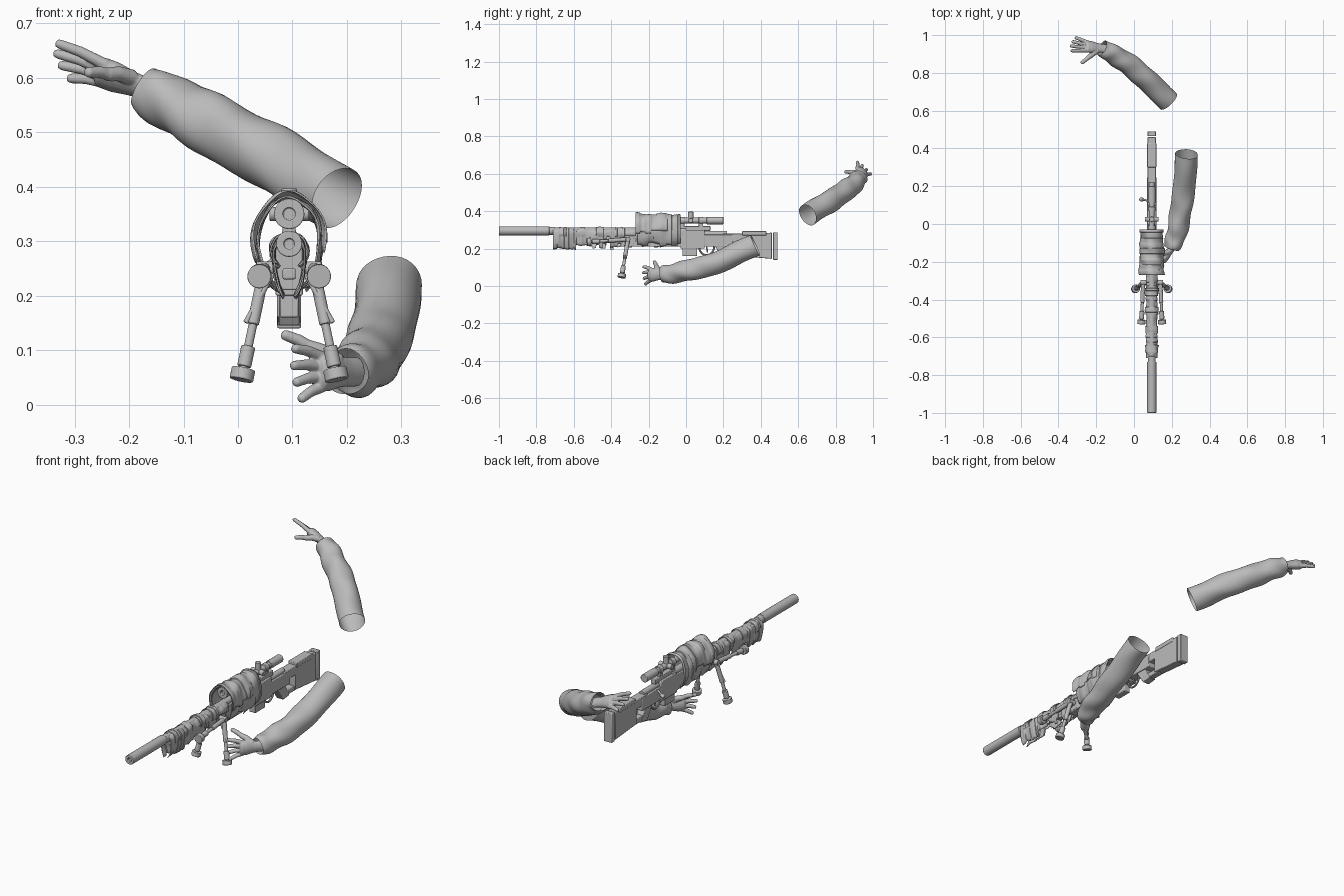
import bpy, bmesh, math, random
from mathutils import Vector

random.seed(4)
if "Cube" in bpy.data.objects:
    bpy.data.objects.remove(bpy.data.objects["Cube"], do_unlink=True)

GREY = (0.5, 0.5, 0.5, 1)
grey = bpy.data.materials.new("plain grey")
grey.use_nodes = True
grey.diffuse_color = GREY
grey.node_tree.nodes["Principled BSDF"].inputs["Base Color"].default_value = GREY

CENTRE = 0.094  # rifle centre line in x
BORE = 0.295    # barrel height
SIGHT = 0.35    # sight height
UP = Vector((0, 0, 1))


def finish(name, bm, angle=40):
    bmesh.ops.recalc_face_normals(bm, faces=bm.faces)
    mesh = bpy.data.meshes.new(name)
    bm.to_mesh(mesh)
    bm.free()
    obj = bpy.data.objects.new(name, mesh)
    bpy.context.collection.objects.link(obj)
    mesh.materials.append(grey)
    bpy.ops.object.select_all(action="DESELECT")
    bpy.context.view_layer.objects.active = obj
    obj.select_set(True)
    bpy.ops.object.shade_smooth_by_angle(angle=math.radians(angle))
    return obj


def bevel(obj, width):
    modifier = obj.modifiers.new("soft edges", "BEVEL")
    modifier.width = width
    modifier.segments = 2


def skin(bm, rings, closed=True, caps=True):
    rows = [[bm.verts.new(point) for point in ring] for ring in rings]
    count = len(rows[0])
    for row, following in zip(rows, rows[1:]):
        for i in range(count if closed else count - 1):
            j = (i + 1) % count
            bm.faces.new((row[i], row[j], following[j], following[i]))
    if caps:
        bm.faces.new(rows[0])
        bm.faces.new(rows[-1][::-1])


def tube_rings(points, radii, sides, up=UP, flat=1, wave=None):
    last = len(points) - 1
    rings = []
    for k, point in enumerate(points):
        along = (points[min(k + 1, last)] - points[max(k - 1, 0)]).normalized()
        across = along.cross(up).normalized()
        if across.length == 0:
            across = Vector((1, 0, 0))
        rise = across.cross(along)
        ring = []
        for i in range(sides):
            angle = math.tau * i / sides
            radius = radii[k] * (wave(k / last, angle) if wave else 1)
            ring.append(point + radius * (across * flat * math.cos(angle) + rise * math.sin(angle)))
        rings.append(ring)
    return rings


def rod(name, start, end, radius, bored=False, edge=0.002):
    start, end = Vector(start), Vector(end)
    points, radii = [start, end], [radius, radius]
    bm = bmesh.new()
    rings = tube_rings(points, radii, 24)
    if bored:
        # narrow recess sunk into the first end
        mouth = [start.lerp(point, 0.4) for point in rings[0]]
        inward = (end - start).normalized() * radius / 2
        rings = [[point + inward for point in mouth], mouth] + rings
    skin(bm, rings)
    obj = finish(name, bm)
    if edge:
        bevel(obj, edge)


def along_rifle(name, height, start, end, radius, bored=False):
    rod(name, (CENTRE, start, height), (CENTRE, end, height), radius, bored)


def prism(name, outline, half_width):
    """Side outline in (y, z), given thickness across x."""
    bm = bmesh.new()
    skin(bm, [[(CENTRE + side * half_width, y, z) for y, z in outline] for side in (-1, 1)])
    bevel(finish(name, bm, 30), 0.003)


def box(name, start, end, bottom, top, half_width):
    prism(name, [(start, bottom), (end, bottom), (end, top), (start, top)], half_width)


def spline(keys, steps):
    """Catmull-Rom curve through a few vectors."""
    curve = []
    for i in range(len(keys) - 1):
        a, b, c, d = keys[max(i - 1, 0)], keys[i], keys[i + 1], keys[min(i + 2, len(keys) - 1)]
        for s in range(steps):
            t = s / steps
            curve.append(b + (c - a) * t / 2 + (a - 2.5 * b + 2 * c - d / 2) * t ** 2
                         + (3 * b - a - 3 * c + d) * t ** 3 / 2)
    return curve + [keys[-1]]


def drape(name, start, end, height, half_width, rise, drop, reach, ragged, chunk=3):
    """Torn cloth hung over the rifle, open underneath."""
    bm = bmesh.new()
    rows = []
    count, columns = 30, 28
    for k in range(count):
        tear = k % chunk == 0
        if tear:
            left, right = (reach - random.random() * ragged for side in "lr")
            swell = random.uniform(0.95, 1.05)
        y = start + (end - start) * (k - 0.7 * (tear and k > 0)) / (count - 1)
        row = []
        for i in range(columns + 1):
            angle = math.radians(-left + (left + right) * i / columns)
            size = swell * (1 + 0.03 * math.sin(5 * angle + 40 * y) + 0.03 * math.sin(90 * y + angle))
            c = math.cos(angle)
            row.append((CENTRE + half_width * size * math.sin(angle), y,
                        height + (rise if c > 0 else drop) * size * c))
        rows.append(row)
    skin(bm, rows, closed=False, caps=False)
    finish(name, bm, 50).modifiers.new("cloth thickness", "SOLIDIFY").thickness = 0.003


# Barrel, suppressor and forend
along_rifle("barrel", BORE, -0.75, 0, 0.018)
along_rifle("suppressor", BORE, -1, -0.73, 0.024, bored=True)
along_rifle("suppressor_collar", BORE, -0.74, -0.7, 0.021)
box("forend", -0.35, 0, 0.21, 0.29, 0.024)
box("accessory_rail", -0.46, -0.3, 0.23, 0.25, 0.012)

# Ragged cloth wraps
for start, end, ragged in ((-0.71, -0.59, 12), (-0.6, -0.43, 50), (-0.44, -0.25, 65)):
    drape("barrel_cloth", start, end, 0.28, 0.03, 0.03, 0.09, 160, ragged)
for k in range(4):
    start = -0.68 + k / 10
    drape("cloth_band", start, start + 0.04, 0.285, 0.035, 0.03, 0.04, 150, 30, 10)
drape("scope_cloth_under", -0.26, -0.03, 0.3, 0.06, 0.083, 0.1, 160, 25, 4)
drape("scope_cloth_over", -0.27, -0.1, 0.3, 0.066, 0.087, 0.1, 125, 35, 5)

# Receiver, magazine and trigger
box("receiver", -0.03, 0.1, 0.2, 0.3, 0.025)
box("receiver_tail", 0.08, 0.25, 0.21, 0.275, 0.024)
along_rifle("bolt_body", 0.28, 0, 0.22, 0.015)
box("top_rail", -0.03, 0.13, 0.295, 0.32, 0.013)
box("magazine", -0.02, 0.06, 0.16, 0.21, 0.017)
guard = [Vector((CENTRE, 0.11 + 0.04 * math.cos(math.pi * k / 12), 0.21 - 0.045 * math.sin(math.pi * k / 12)))
         for k in range(13)]
bm = bmesh.new()
skin(bm, tube_rings(guard, [0.005] * len(guard), 8, Vector((1, 0, 0))))
finish("trigger_guard", bm)
rod("trigger", (CENTRE, 0.11, 0.21), (CENTRE, 0.115, 0.18), 0.004)
rod("bolt_handle", (CENTRE, 0.12, 0.28), (0.04, 0.13, 0.25), 0.005)
rod("bolt_knob", (0.05, 0.13, 0.255), (0.03, 0.13, 0.245), 0.01, edge=0.005)

# Thumbhole stock
box("stock_top", 0.2, 0.32, 0.235, 0.28, 0.022)
prism("pistol_grip", [(0.15, 0.22), (0.2, 0.24), (0.25, 0.15), (0.2, 0.145)], 0.019)
box("stock_lower_bar", 0.22, 0.31, 0.155, 0.18, 0.017)
prism("butt", [(0.29, 0.16), (0.46, 0.145), (0.46, 0.285), (0.29, 0.28)], 0.022)
box("cheek_rest", 0.3, 0.43, 0.27, 0.293, 0.024)
box("butt_pad", 0.465, 0.49, 0.14, 0.287, 0.022)

# Telescopic sight
along_rifle("sight_bell", SIGHT, -0.26, -0.13, 0.028, bored=True)
along_rifle("sight_tube", SIGHT, -0.14, 0.15, 0.015)
along_rifle("sight_eyepiece", SIGHT, 0.11, 0.2, 0.02)
for y in (-0.02, 0.08):
    along_rifle("sight_ring", SIGHT, y - 0.012, y + 0.012, 0.02)
    box("sight_mount", y - 0.012, y + 0.012, 0.31, 0.34, 0.012)
rod("top_turret", (CENTRE, 0.025, SIGHT), (CENTRE, 0.025, 0.397), 0.014)
rod("side_turrets", (CENTRE - 0.036, 0.025, SIGHT), (CENTRE + 0.036, 0.025, SIGHT), 0.013)


# Two pairs of bipod legs, one lowered and one folded forward
def bipod_leg(name, top, foot):
    top, foot = Vector(top), Vector(foot)
    for part, start, end, radius in (("upper", 0, 0.5, 0.011), ("lower", 0.5, 0.9, 0.008),
                                     ("sleeve", 0.7, 0.88, 0.013), ("foot", 0.9, 1, 0.022)):
        rod(name + "_" + part, top.lerp(foot, start), top.lerp(foot, end), radius)


for side in (-1, 1):
    hinge = CENTRE + side * 0.045
    bipod_leg("lowered_leg", (hinge, -0.31, 0.25), (CENTRE + side * 0.088, -0.345, 0.045))
    bipod_leg("folded_leg", (hinge, -0.3, 0.25), (hinge + side * 0.01, -0.53, 0.235))
    rod("leg_spring", (CENTRE + side * 0.03, -0.32, 0.24), (CENTRE + side * 0.08, -0.33, 0.15), 0.005)
rod("bipod_hinge", (CENTRE - 0.06, -0.31, 0.25), (CENTRE + 0.06, -0.31, 0.25), 0.013)
box("bipod_block", -0.34, -0.28, 0.215, 0.255, 0.025)


# Arms: open crumpled sleeve, then a hand fused from palm and fingers
def arm(name, sleeve, knuckles, fingertips, spread, thumb_tip, phase):
    sleeve = [Vector(point) for point in sleeve]
    knuckles, fingertips, spread, thumb_tip = map(Vector, (knuckles, fingertips, spread, thumb_tip))
    path = spline(sleeve, 20)
    radii = [0.06 - 0.018 * (k / (len(path) - 1)) ** 3 for k in range(len(path))]

    def folds(t, angle):
        crumple = math.sin(24 * t + 2 * math.cos(angle + phase)) + math.sin(3 * angle + 15 * t + phase)
        return 1 + (0.02 + 0.03 * t) * crumple

    bm = bmesh.new()
    skin(bm, tube_rings(path, radii, 32, wave=folds), caps=False)
    finish(name + "_sleeve", bm, 60)

    bm = bmesh.new()
    wrist = sleeve[-1]
    palm = [wrist.lerp(knuckles, t) for t in (-0.4, 0, 0.3, 0.7, 1, 1.1)]
    width = spread.length
    skin(bm, tube_rings(palm, [width * f for f in (1.5, 1.5, 1.6, 2, 2, 1.5)], 20, spread, 0.65))

    def digit(base, tip, radius):
        middle = base.lerp(tip, 0.5) + UP * radius / 3
        points = [base, middle, middle.lerp(tip, 0.8), middle.lerp(tip, 0.95), tip]
        skin(bm, tube_rings(points, [radius * f for f in (1.1, 1, 0.9, 0.7, 0.3)], 12))

    for k, length in enumerate((1, 1.05, 0.95, 0.75)):
        offset = spread * (k - 1.5)
        digit(knuckles.lerp(wrist, 0.1) + offset, knuckles.lerp(fingertips, length) + offset * 1.8, 0.01)
    thumb_base = wrist.lerp(knuckles, 0.3) - spread
    digit(thumb_base, thumb_base.lerp(thumb_tip, 0.6), 0.014)
    digit(thumb_base.lerp(thumb_tip, 0.4), thumb_tip, 0.011)
    hand = finish(name + "_hand", bm, 60)
    fuse = hand.modifiers.new("fuse", "REMESH")
    fuse.mode = "VOXEL"
    fuse.voxel_size = 0.0025
    fuse.use_smooth_shade = True
    hand.modifiers.new("relax", "SMOOTH").iterations = 4


arm("lower_arm", [(0.28, 0.37, 0.22), (0.26, 0.15, 0.12), (0.23, -0.03, 0.075), (0.2, -0.13, 0.06)],
    (0.15, -0.19, 0.06), (0.1, -0.23, 0.055), (0, 0, -0.018), (0.08, -0.17, 0.13), 1)
arm("raised_arm", [(0.18, 0.65, 0.38), (0.05, 0.78, 0.46), (-0.08, 0.88, 0.53), (-0.17, 0.93, 0.58)],
    (-0.25, 0.94, 0.61), (-0.335, 0.955, 0.635), (0, 0.014, -0.011), (-0.28, 0.85, 0.61), 0)
